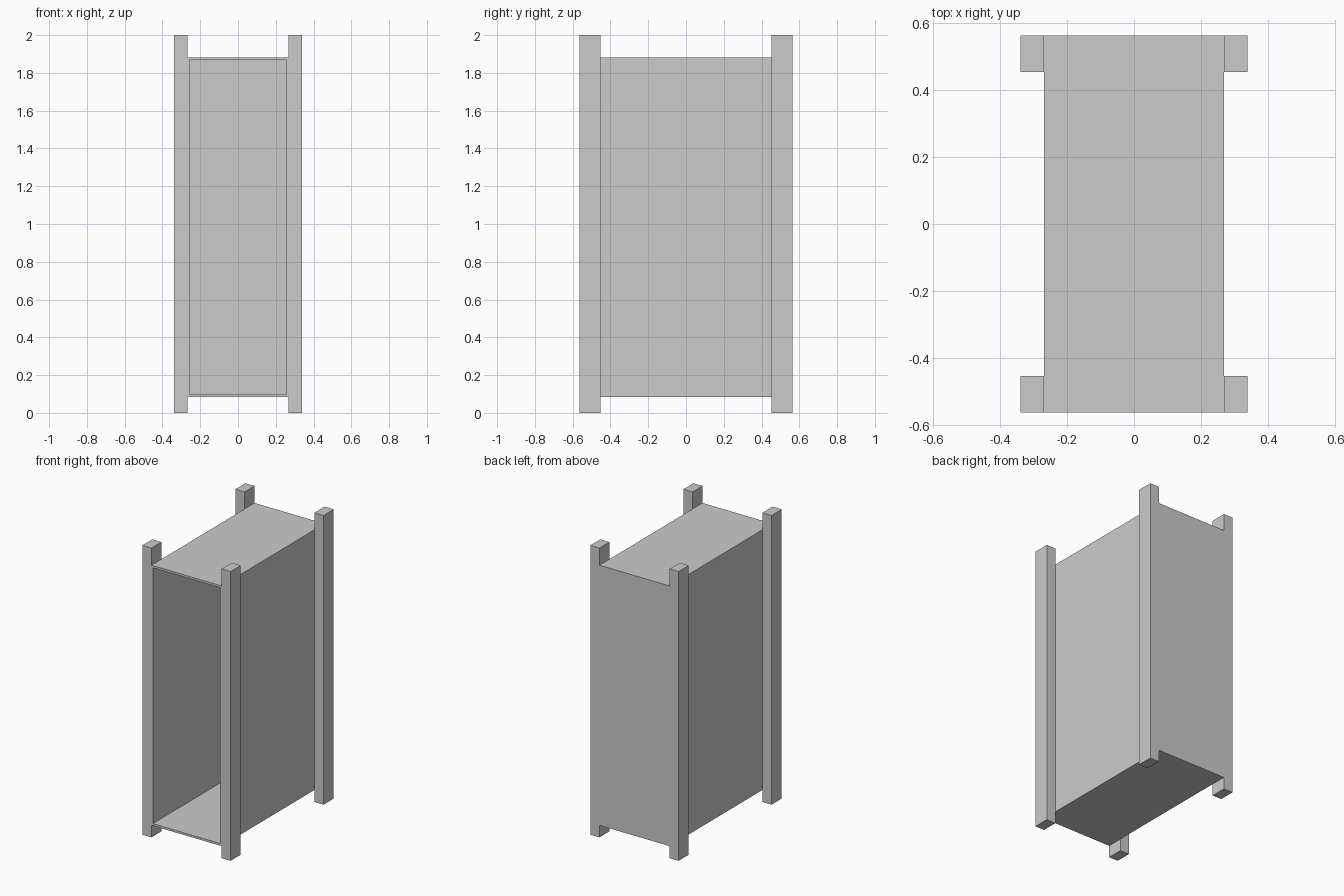
import bpy
import bmesh
from mathutils import Matrix, Vector

if "Cube" in bpy.data.objects:
    bpy.data.objects.remove(bpy.data.objects["Cube"])


def box(name, lo, hi):
    """Axis-aligned box between two corners."""
    lo, hi = Vector(lo), Vector(hi)
    size = hi - lo
    bm = bmesh.new()
    bmesh.ops.create_cube(bm, size=1, matrix=Matrix.Translation((lo + hi) / 2)
                          @ Matrix.Diagonal((*size, 1)))
    mesh = bpy.data.meshes.new(name)
    bm.to_mesh(mesh)
    bm.free()
    obj = bpy.data.objects.new(name, mesh)
    bpy.context.collection.objects.link(obj)
    return obj


HALF_X, HALF_Y = 0.338, 0.563      # outer footprint
BODY_X, POST_Y = 0.268, 0.453      # body half width, inner side of the posts
Z0, Z1 = 0.083, 1.882              # body bottom and top
SIDE_T, PLATE_T = 0.011, 0.015     # panel thicknesses
IN_X, BACK_Y = BODY_X - SIDE_T, HALF_Y - SIDE_T

# Corner posts
for side, sx in (("left", -1), ("right", 1)):
    for end, sy in (("front", -1), ("back", 1)):
        xs = sorted((sx * BODY_X, sx * HALF_X))
        ys = sorted((sy * POST_Y, sy * HALF_Y))
        box(f"{end}_{side}_post", (xs[0], ys[0], 0), (xs[1], ys[1], 2))

# Side panels
for side, sx in (("left", -1), ("right", 1)):
    xs = sorted((sx * IN_X, sx * BODY_X))
    box(f"{side}_panel", (xs[0], -HALF_Y, Z0), (xs[1], HALF_Y, Z1))

# Top and bottom panels
box("bottom_panel", (-IN_X, -HALF_Y, Z0), (IN_X, HALF_Y, Z0 + PLATE_T))
box("top_panel", (-IN_X, -HALF_Y, Z1 - PLATE_T), (IN_X, HALF_Y, Z1))

# Back panel, front stays open
box("back_panel", (-IN_X, BACK_Y, Z0 + PLATE_T), (IN_X, HALF_Y, Z1 - PLATE_T))
